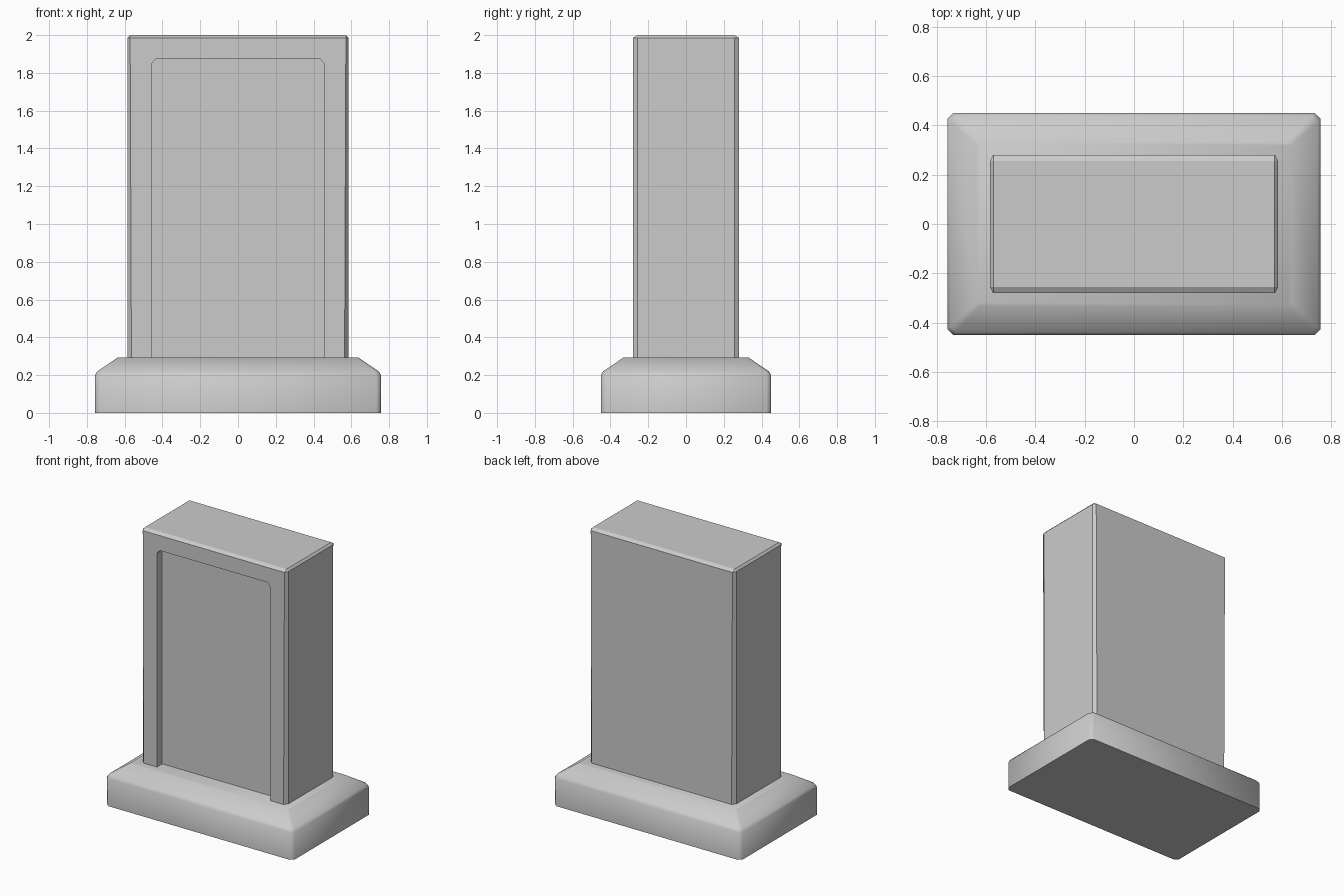
import bpy, bmesh, math

if "Cube" in bpy.data.objects:
    bpy.data.objects.remove(bpy.data.objects["Cube"])


def ring_points(hx, hy, cx, cy):
    # Rectangle outline with chamfered corners, counter-clockwise
    return [(hx, -hy + cy), (hx, hy - cy), (hx - cx, hy), (-hx + cx, hy),
            (-hx, hy - cy), (-hx, -hy + cy), (-hx + cx, -hy), (hx - cx, -hy)]


def loft(name, rings):
    # Each ring: z, half width, half depth, corner chamfer in x and y
    bm = bmesh.new()
    loops = [[bm.verts.new((x, y, z)) for x, y in ring_points(hx, hy, cx, cy)]
             for z, hx, hy, cx, cy in rings]
    for low, high in zip(loops, loops[1:]):
        for i in range(8):
            j = (i + 1) % 8
            bm.faces.new((low[i], low[j], high[j], high[i]))
    bm.faces.new(loops[0][::-1])
    bm.faces.new(loops[-1])
    bmesh.ops.remove_doubles(bm, verts=bm.verts, dist=1e-4)
    bmesh.ops.recalc_face_normals(bm, faces=bm.faces)
    mesh = bpy.data.meshes.new(name)
    bm.to_mesh(mesh)
    bm.free()
    obj = bpy.data.objects.new(name, mesh)
    bpy.context.collection.objects.link(obj)
    return obj


def activate(obj):
    bpy.ops.object.select_all(action='DESELECT')
    obj.select_set(True)
    bpy.context.view_layer.objects.active = obj


# Plinth with softly shaded sloping shoulders
base = loft("base", [
    (0.0, 0.757, 0.451, 0.025, 0.025),
    (0.20, 0.757, 0.451, 0.025, 0.025),
    (0.22, 0.745, 0.439, 0.025, 0.025),
    (0.293, 0.637, 0.331, 0.012, 0.012),
])
activate(base)
bpy.ops.object.shade_smooth_by_angle(angle=math.radians(60))

# Upright slab with bevelled edges
slab = loft("slab", [
    (0.27, 0.585, 0.281, 0.021, 0.025),
    (1.985, 0.585, 0.281, 0.014, 0.025),
    (2.0, 0.571, 0.256, 0.0, 0.0),
])

# Shallow front panel recess, open at the bottom
front, back = -0.4, -0.22
outline = [(-0.457, 0.2), (0.457, 0.2), (0.457, 1.85),
           (0.432, 1.876), (-0.432, 1.876), (-0.457, 1.85)]
bm = bmesh.new()
face = bm.faces.new([bm.verts.new((x, front, z)) for x, z in outline])
ext = bmesh.ops.extrude_face_region(bm, geom=[face])
for v in ext["geom"]:
    if isinstance(v, bmesh.types.BMVert):
        v.co.y = back
bmesh.ops.recalc_face_normals(bm, faces=bm.faces)
mesh = bpy.data.meshes.new("panel_cutter")
bm.to_mesh(mesh)
bm.free()
cutter = bpy.data.objects.new("panel_cutter", mesh)
bpy.context.collection.objects.link(cutter)
cutter.hide_render = True

activate(slab)
cut = slab.modifiers.new("panel_recess", 'BOOLEAN')
cut.operation = 'DIFFERENCE'
cut.solver = 'EXACT'
cut.object = cutter
bpy.ops.object.modifier_apply(modifier=cut.name)
bpy.data.objects.remove(cutter, do_unlink=True)
